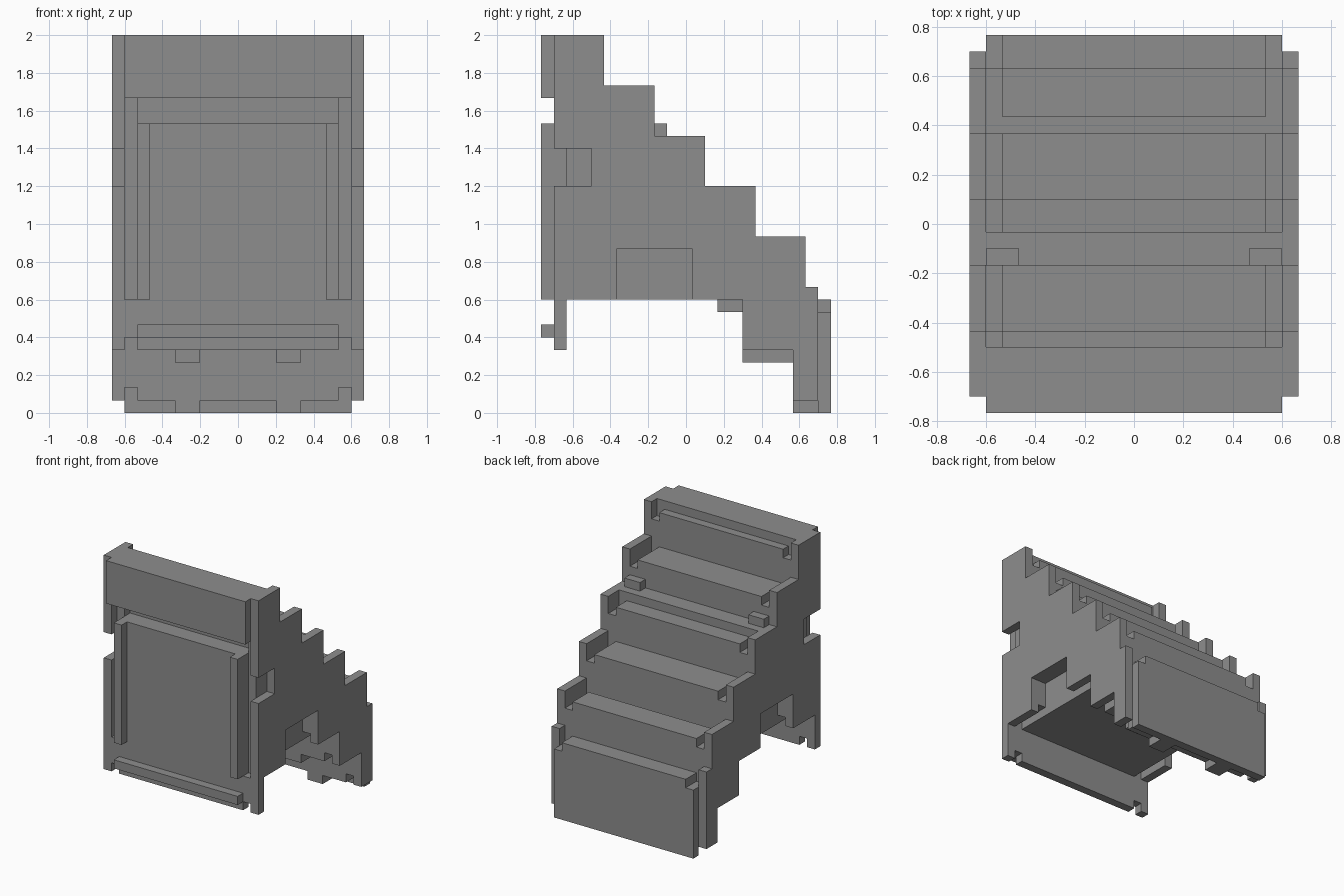
import bpy
import bmesh

cube = bpy.data.objects.get("Cube")
if cube:
    bpy.data.objects.remove(cube, do_unlink=True)

UNIT = 1 / 15  # one block of the blocky grid

grey = bpy.data.materials.new("plain_grey")
grey.use_nodes = True
COLOUR = (0.27, 0.27, 0.27, 1)
grey.diffuse_color = COLOUR
grey.node_tree.nodes["Principled BSDF"].inputs["Base Color"].default_value = COLOUR


def slab(name, x0, x1, outline):
    """Extrude a (y, z) outline from x0 to x1."""
    bm = bmesh.new()
    face = bm.faces.new([bm.verts.new((x0 * UNIT, y * UNIT, z * UNIT)) for y, z in outline])
    moved = bmesh.ops.extrude_face_region(bm, geom=[face])["geom"]
    verts = [v for v in moved if isinstance(v, bmesh.types.BMVert)]
    bmesh.ops.translate(bm, verts=verts, vec=((x1 - x0) * UNIT, 0, 0))
    bmesh.ops.recalc_face_normals(bm, faces=bm.faces)
    mesh = bpy.data.meshes.new(name)
    bm.to_mesh(mesh)
    bm.free()
    mesh.materials.append(grey)
    obj = bpy.data.objects.new(name, mesh)
    bpy.context.collection.objects.link(obj)


def box(name, x0, x1, y0, y1, z0, z1):
    slab(name, x0, x1, [(y0, z0), (y1, z0), (y1, z1), (y0, z1)])


def pair(maker, name, x0, x1, *rest):
    maker("left_" + name, x0, x1, *rest)
    maker("right_" + name, -x1, -x0, *rest)


STEPS = [(-6.5, 30), (-2.5, 26), (1.5, 22), (5.5, 18), (9.5, 14), (10.5, 10)]
CORE_STEPS = STEPS[:4] + [(6.5, 13)] + STEPS[4:]  # shallow channel behind a tread
UNDERSIDE = [(10.5, 1), (8.5, 5), (4.5, 9)]
ARCH = [(0.5, 9), (0.5, 13), (-5.5, 13), (-5.5, 9)]


def stairs(steps, front, drop=0, lift=0, arch=(), front_cut=()):
    """Stepped outline: top lowered by drop, underside raised by lift."""
    points = [(front, 30 - drop)]
    start = front
    for end, height in steps:
        if start != front:
            points.append((start, height - drop))
        points.append((end, height - drop))
        start = end
    ends = [8.5, 4.5]
    for (y, z), end in zip(UNDERSIDE, ends):
        points += [(y, z + lift), (end, z + lift)]
    points.append((4.5, 9 + lift))
    points += [(y, max(z, 9 + lift)) for y, z in arch]
    points += [(-9.5, 9 + lift), (-9.5, 5 + lift), (-10.5, 5 + lift)]
    if front != -10.5:
        points += [(-10.5, 9), (front, 9)]
    return points + list(front_cut)


# Main body, with a recess across the front under the header
slab("stair_core", -8, 8, stairs(CORE_STEPS, -10.5, drop=1, front_cut=[
    (-10.5, 23), (-8.5, 23), (-8.5, 25), (-10.5, 25)]))

# Narrow grooves between the core and the outer walls
pair(slab, "groove", 8, 9, stairs(STEPS, -9.4999, drop=2, lift=1, arch=ARCH))

# Outer walls, with an arch below and a notch in the front edge
pair(slab, "outer_wall", 9, 10, stairs(STEPS, -10.5, arch=ARCH, front_cut=[
    (-10.5, 18), (-7.5, 18), (-7.5, 21), (-10.5, 21)]))

# Header, middle landing and its small blocks
box("header", -9, 9, -11.5, -7.5, 25, 30)
box("middle_landing", -9, 9, -2.5, -0.5, 20, 22)
pair(box, "landing_block", 7, 9, -2.5, -1.5, 22, 23)

# Front trim
pair(box, "front_bar", 7, 8, -11.5, -10.5, 9, 23)
box("front_sill", -8, 8, -11.5, -10.5, 6, 7)

# Back plate with lowered ends
box("back_plate", -8, 8, 10.5, 11.5, 0, 9)
pair(box, "back_plate_end", 8, 9, 10.5, 11.5, 0, 8)

# Ribs below the stepped underside
for label, y0, y1, z in [("upper", 2.5, 4.5, 8), ("middle", 4.5, 8.5, 4), ("lower", 8.5, 10.5, 0)]:
    pair(box, label + "_rib", 3, 5, y0, y1, z, z + 1)
